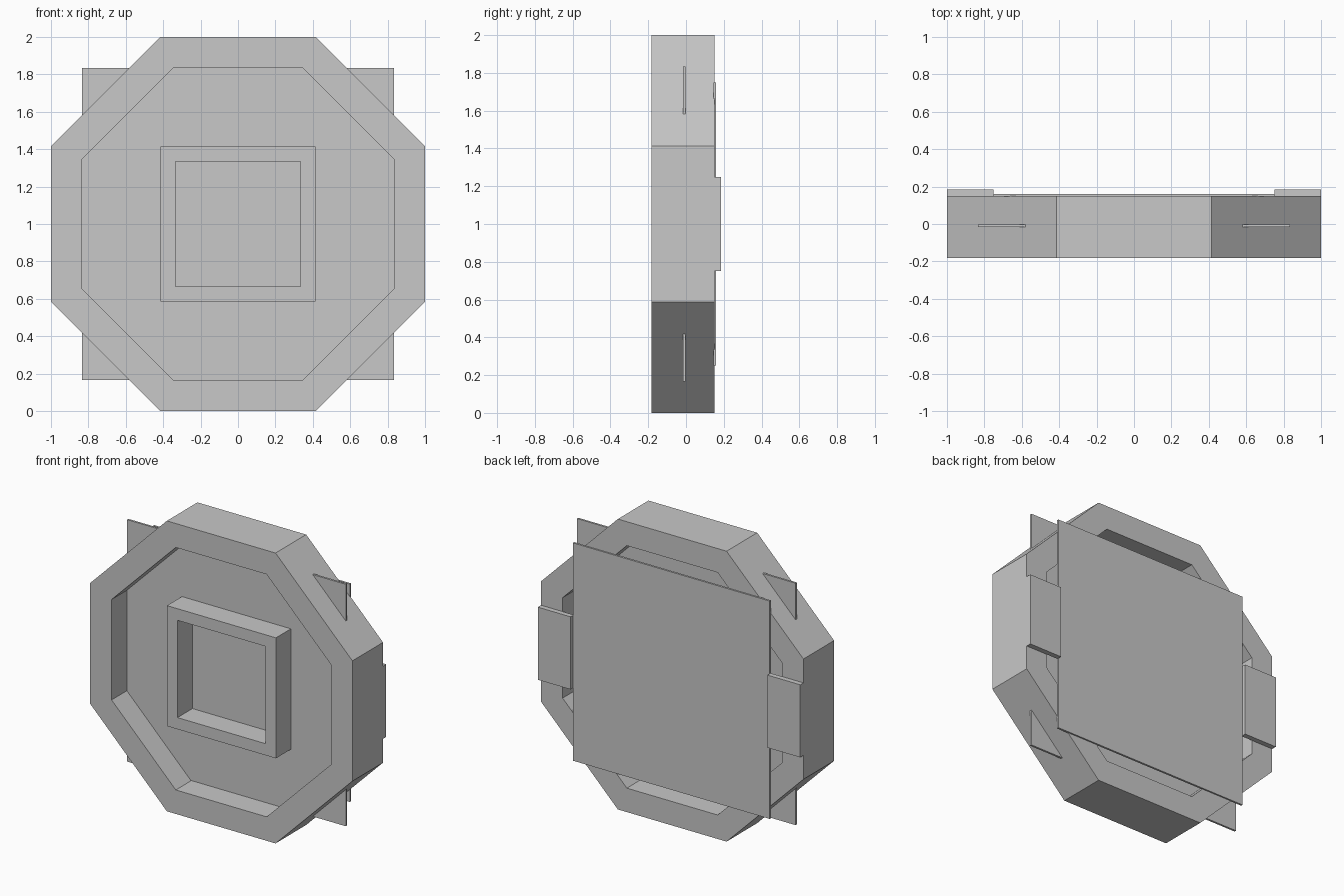
import bpy, math

if "Cube" in bpy.data.objects:
    bpy.data.objects.remove(bpy.data.objects["Cube"])

grey = bpy.data.materials.new("plain grey")
grey.diffuse_color = (0.58, 0.58, 0.58, 1)
grey.use_nodes = True
grey.node_tree.nodes["Principled BSDF"].inputs["Base Color"].default_value = grey.diffuse_color
CENTRE_Z = 1.0


def finish(name, verts, faces):
    mesh = bpy.data.meshes.new(name)
    mesh.from_pydata(verts, [], faces)
    mesh.materials.append(grey)
    obj = bpy.data.objects.new(name, mesh)
    bpy.context.collection.objects.link(obj)
    return obj


def box(name, x, y, z):
    """Box from (min, max) ranges."""
    verts = [(a, b, c) for a in x for b in y for c in z]
    faces = [(0, 1, 3, 2), (4, 6, 7, 5), (0, 4, 5, 1),
             (2, 3, 7, 6), (0, 2, 6, 4), (1, 5, 7, 3)]
    return finish(name, verts, faces)


def ring(name, sides, outer, inner, y0, y1):
    """Flat-sided ring around the y axis; outer and inner are centre-to-flat distances."""
    verts = []
    for apothem, y in ((outer, y0), (inner, y0), (inner, y1), (outer, y1)):
        r = apothem / math.cos(math.pi / sides)
        for i in range(sides):
            a = (i + 0.5) * 2 * math.pi / sides
            verts.append((r * math.cos(a), y, CENTRE_Z + r * math.sin(a)))
    faces = []
    for loop in range(4):
        p, q = loop * sides, (loop + 1) % 4 * sides
        for i in range(sides):
            j = (i + 1) % sides
            faces.append((p + i, p + j, q + j, q + i))
    return finish(name, verts, faces)


# Octagonal body and the small square frame on its front
ring("octagon_ring", 8, 1.0, 0.835, -0.183, 0.15)
ring("front_square_frame", 4, 0.415, 0.335, -0.18, -0.01)

# Thin square panel inside the ring, corners poking through the slanted sides
box("middle_panel", (-0.833, 0.833), (-0.017, -0.003), (0.167, 1.833))

# Thin back plate and the two side blocks holding it
box("back_plate", (-0.75, 0.75), (0.146, 0.16), (0.25, 1.75))
for side, x in (("left", (-1.0, -0.75)), ("right", (0.75, 1.0))):
    box(side + "_back_block", x, (0.15, 0.185), (0.75, 1.25))
